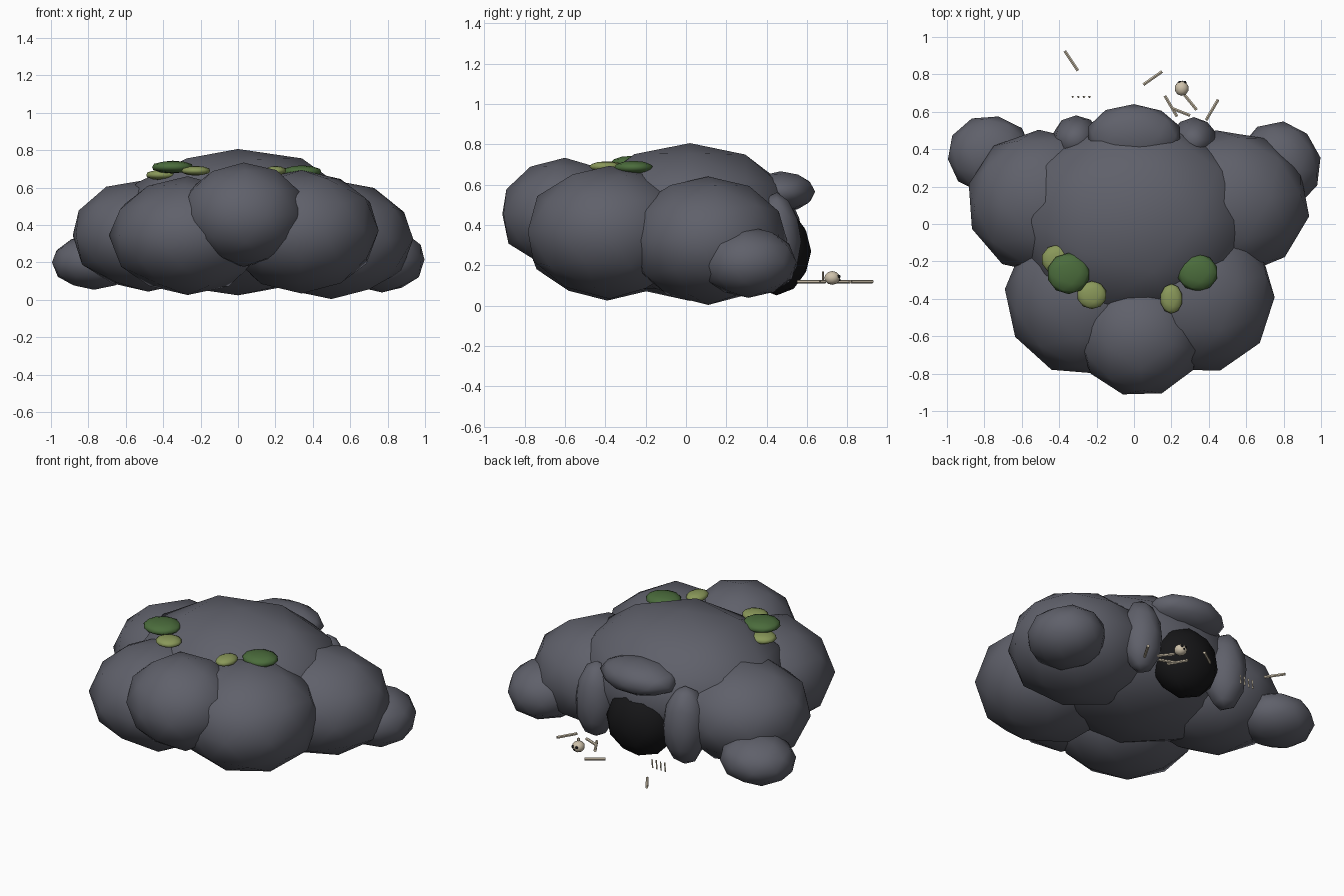
import bpy, bmesh, math, random
from mathutils import Vector

if "Cube" in bpy.data.objects:
    bpy.data.objects.remove(bpy.data.objects["Cube"])

random.seed(4)


def mat(name, r, g, b):
    m = bpy.data.materials.new(name)
    m.diffuse_color = (r, g, b, 1)
    m.use_nodes = True
    m.node_tree.nodes["Principled BSDF"].inputs["Base Color"].default_value = m.diffuse_color
    return m


ROCK = mat("slate_rock", 0.115, 0.118, 0.145)
MOSS = mat("dark_moss", 0.07, 0.15, 0.045)
LICHEN = mat("pale_lichen", 0.25, 0.31, 0.10)
BONE = mat("old_bone", 0.62, 0.54, 0.41)
DARK = mat("cave_dark", 0.008, 0.008, 0.009)


def finish(name, bm, material, smooth=True):
    me = bpy.data.meshes.new(name)
    bm.to_mesh(me)
    bm.free()
    me.materials.append(material)
    for p in me.polygons:
        p.use_smooth = smooth
    ob = bpy.data.objects.new(name, me)
    bpy.context.collection.objects.link(ob)
    return ob


def blob(name, centre, radii, material, jitter=0.0, turn=0.0, sub=2):
    """Low-poly ellipsoid with slightly uneven radius."""
    bm = bmesh.new()
    bmesh.ops.create_icosphere(bm, subdivisions=sub, radius=1)
    c, s = math.cos(turn), math.sin(turn)
    for v in bm.verts:
        k = 1 + random.uniform(-jitter, jitter)
        x, y, z = v.co * k
        x, y = c * x - s * y, s * x + c * y
        v.co = Vector((x * radii[0], y * radii[1], z * radii[2])) + Vector(centre)
    return finish(name, bm, material)


def rod(name, a, b, radius, sides=6):
    a, b = Vector(a), Vector(b)
    bm = bmesh.new()
    bmesh.ops.create_cone(bm, cap_ends=True, segments=sides, radius1=radius,
                          radius2=radius, depth=(b - a).length)
    rot = (b - a).to_track_quat('Z', 'Y')
    for v in bm.verts:
        v.co = rot @ v.co + (a + b) / 2
    return finish(name, bm, BONE, False)


# Boulders of the den: main dome, flanks, front lobes, feet
boulders = [
    ("main_dome", (0, 0.02, 0.415), (0.64, 0.55, 0.395)),
    ("left_flank", (-0.48, 0.12, 0.345), (0.42, 0.39, 0.30)),
    ("right_flank", (0.50, 0.11, 0.325), (0.44, 0.40, 0.322)),
    ("front_left_lobe", (-0.27, -0.39, 0.345), (0.42, 0.42, 0.315)),
    ("front_right_lobe", (0.34, -0.38, 0.37), (0.42, 0.42, 0.33)),
    ("front_lobe", (0.03, -0.60, 0.455), (0.34, 0.325, 0.275)),
    ("left_foot", (-0.77, 0.37, 0.20), (0.23, 0.21, 0.145)),
    ("right_foot", (0.77, 0.31, 0.215), (0.23, 0.24, 0.175)),
]
for i, (name, c, r) in enumerate(boulders):
    blob(name, c, r, ROCK, 0.02, i * 0.7)

# Cave mouth: dark hollow, lintel and two jambs
blob("cave_mouth", (0, 0.45, 0.27), (0.22, 0.17, 0.22), DARK, 0.01)
blob("lintel", (0, 0.47, 0.565), (0.255, 0.17, 0.10), ROCK, 0.02)
blob("left_jamb", (-0.31, 0.45, 0.32), (0.13, 0.13, 0.25), ROCK, 0.03)
blob("right_jamb", (0.32, 0.45, 0.32), (0.125, 0.12, 0.24), ROCK, 0.03)

# Moss and lichen cushions on the roof
blob("moss_left", (-0.35, -0.265, 0.71), (0.115, 0.11, 0.034), MOSS)
blob("moss_right", (0.34, -0.26, 0.685), (0.11, 0.10, 0.034), MOSS)
blob("lichen_left", (-0.41, -0.19, 0.668), (0.085, 0.08, 0.028), LICHEN)
blob("lichen_middle", (-0.225, -0.38, 0.69), (0.08, 0.075, 0.026), LICHEN)
blob("lichen_right", (0.20, -0.40, 0.69), (0.06, 0.08, 0.026), LICHEN)

# Scattered bones
bones = [(-.37, .925, -.30, .82), (.05, .745, .15, .815), (.165, .685, .23, .575),
         (.20, .62, .30, .58), (.27, .69, .335, .61), (.385, .555, .45, .665)]
for i, (x1, y1, x2, y2) in enumerate(bones):
    rod(f"long_bone_{i + 1}", (x1, y1, 0.12), (x2, y2, 0.12), 0.009)

# Row of ribs standing in a thin line
for i in range(4):
    x = -0.33 + i * 0.03
    rod(f"rib_{i + 1}", (x, 0.68, 0.115), (x + 0.005, 0.68, 0.17), 0.005, 4)

# Skull with two dark eye sockets and a nose gap facing outwards
blob("skull", (0.255, 0.725, 0.138), (0.038, 0.04, 0.034), BONE)
for name, dx, z in (("left_eye", -0.013, 0.145), ("right_eye", 0.013, 0.145)):
    blob(name, (0.258 + dx, 0.757, z), (0.010, 0.010, 0.010), DARK, sub=1)
blob("nose_gap", (0.258, 0.761, 0.128), (0.006, 0.006, 0.007), DARK, sub=1)
